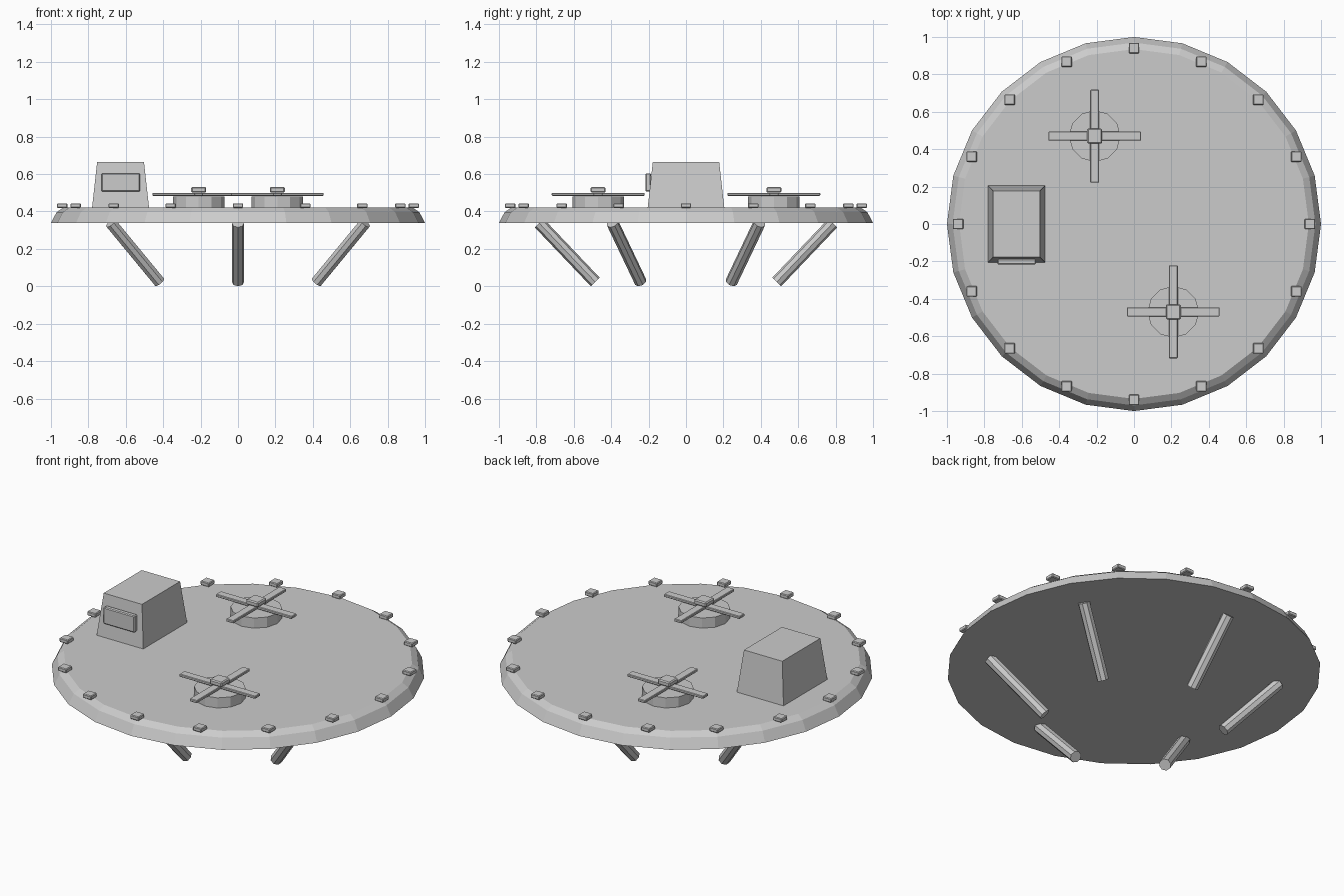
import bpy, bmesh, math
from mathutils import Vector

if "Cube" in bpy.data.objects:
    bpy.data.objects.remove(bpy.data.objects["Cube"])


def make(name, bm):
    bmesh.ops.recalc_face_normals(bm, faces=bm.faces)
    me = bpy.data.meshes.new(name)
    bm.to_mesh(me)
    bm.free()
    ob = bpy.data.objects.new(name, me)
    bpy.context.collection.objects.link(ob)
    return ob


def lathe(name, rings, sides, center=(0, 0)):
    """Closed solid from (radius, z) rings."""
    bm = bmesh.new()
    loops = []
    for r, z in rings:
        loops.append([bm.verts.new((center[0] + r * math.cos(2 * math.pi * i / sides),
                                    center[1] + r * math.sin(2 * math.pi * i / sides), z))
                      for i in range(sides)])
    for a, b in zip(loops, loops[1:]):
        for i in range(sides):
            j = (i + 1) % sides
            bm.faces.new((a[i], a[j], b[j], b[i]))
    bm.faces.new(loops[0])
    bm.faces.new(loops[-1])
    return make(name, bm)


def box(name, center, size, bevel=0.0, taper=(1, 1)):
    bm = bmesh.new()
    bmesh.ops.create_cube(bm, size=1)
    for v in bm.verts:
        t = taper if v.co.z > 0 else (1, 1)
        v.co = Vector((v.co.x * size[0] * t[0], v.co.y * size[1] * t[1],
                       v.co.z * size[2])) + Vector(center)
    ob = make(name, bm)
    if bevel:
        m = ob.modifiers.new("bevel", 'BEVEL')
        m.width, m.segments = bevel, 1
    return ob


def rod(name, p, q, r, sides):
    p, q = Vector(p), Vector(q)
    bm = bmesh.new()
    bmesh.ops.create_cone(bm, cap_ends=True, segments=sides, radius1=r,
                          radius2=r, depth=(q - p).length)
    ob = make(name, bm)
    ob.location = (p + q) / 2
    ob.rotation_euler = (q - p).to_track_quat('Z', 'Y').to_euler()
    return ob


# Round platform with a chamfered rim
lathe("platform", [(1.0, 0.338), (0.97, 0.396), (0.935, 0.42)], 24)

# Small blocks around the rim
for i in range(16):
    a = i * math.pi / 8
    box(f"rim_block_{i}", (0.94 * math.cos(a), 0.94 * math.sin(a), 0.431),
        (0.056, 0.056, 0.024), 0.004)

# Tapered cabin and its front window
box("cabin", (-0.628, 0.0, 0.542), (0.305, 0.41, 0.247), 0, (0.82, 0.865))
box("cabin_window", (-0.627, -0.202, 0.555), (0.204, 0.03, 0.098), 0.005)

# Two rotors: drum, crossed blades and cap
for n, (x, y) in enumerate([(-0.21, 0.47), (0.21, -0.47)]):
    lathe(f"rotor_drum_{n}", [(0.138, 0.415), (0.138, 0.48)], 12, (x, y))
    box(f"rotor_blade_x_{n}", (x, y, 0.492), (0.496, 0.048, 0.016), 0.003)
    box(f"rotor_blade_y_{n}", (x, y, 0.492), (0.048, 0.496, 0.016), 0.003)
    box(f"rotor_cap_{n}", (x, y, 0.516), (0.08, 0.08, 0.03), 0.006)

# Six splayed legs
for i in range(6):
    a = math.radians(30 + 60 * i)
    c, s = math.cos(a), math.sin(a)
    rod(f"leg_{i}", (0.485 * c, 0.485 * s, 0.023),
        (0.785 * c, 0.785 * s, 0.338), 0.033, 8)
